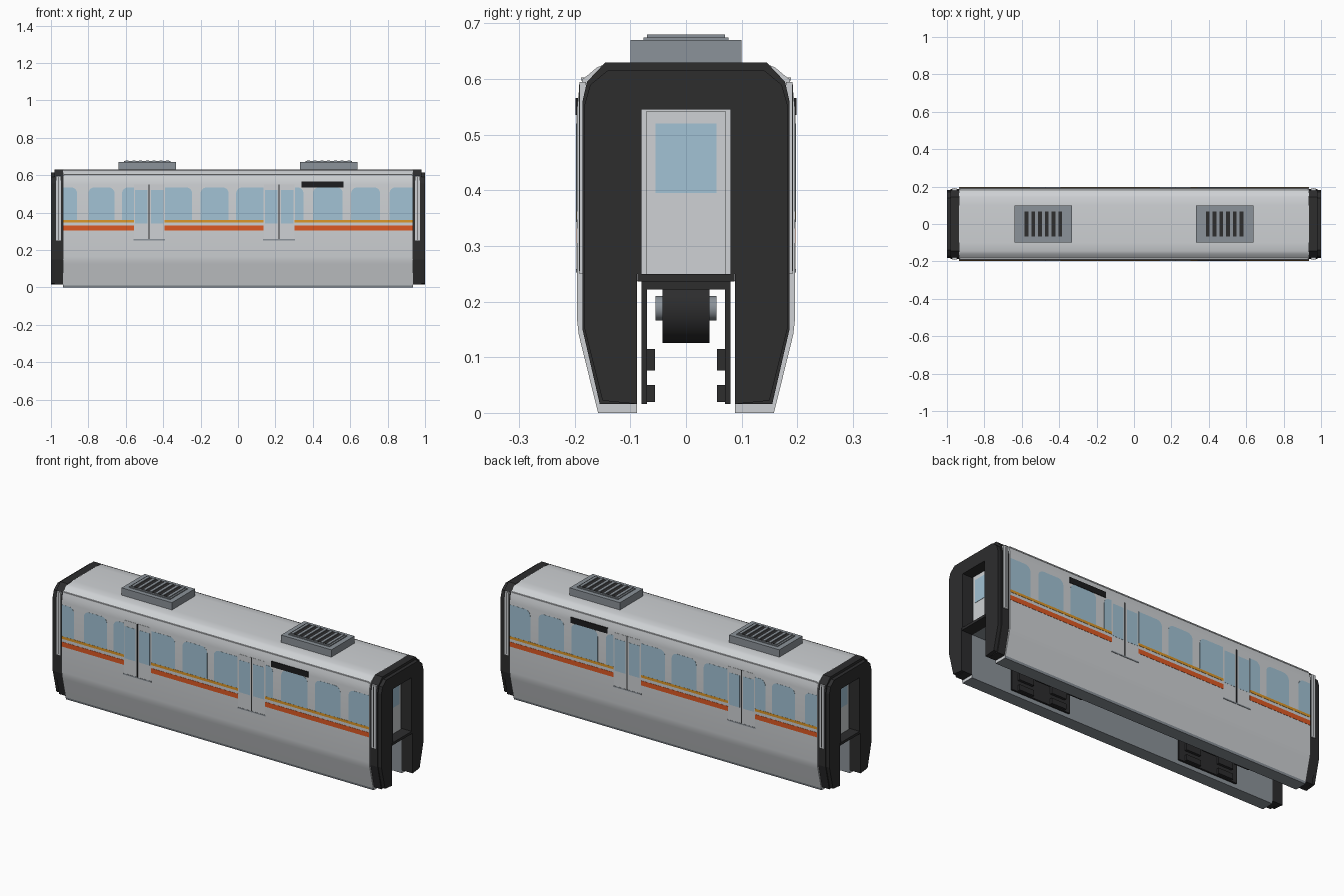
import bpy, bmesh, math

if "Cube" in bpy.data.objects:
    bpy.data.objects.remove(bpy.data.objects["Cube"])


def material(name, r, g, b):
    m = bpy.data.materials.new(name)
    m.diffuse_color = (r, g, b, 1)
    m.use_nodes = True
    m.node_tree.nodes["Principled BSDF"].inputs["Base Color"].default_value = m.diffuse_color
    return m


SHELL = material("light_grey_shell", .62, .64, .66)
GREY = material("mid_grey_metal", .26, .29, .32)
DARK = material("charcoal_rubber", .026, .026, .027)
BLACK = material("black_panel", .012, .012, .013)
GLASS = material("pale_blue_glass", .36, .54, .66)
ORANGE = material("orange_stripe", .73, .10, .017)
AMBER = material("amber_stripe", .72, .31, .022)


def finish(name, bm, *mats):
    bmesh.ops.recalc_face_normals(bm, faces=bm.faces)
    me = bpy.data.meshes.new(name)
    bm.to_mesh(me)
    bm.free()
    for m in mats:
        me.materials.append(m)
    ob = bpy.data.objects.new(name, me)
    bpy.context.collection.objects.link(ob)
    return ob


def smooth(ob, deg=30):
    for p in ob.data.polygons:
        p.use_smooth = True
    ob.data.set_sharp_from_angle(angle=math.radians(deg))


def extrude(name, pts, offset, *mats):
    """Closed outline of 3D points pushed along an offset vector."""
    bm = bmesh.new()
    face = bm.faces.new([bm.verts.new(p) for p in pts])
    res = bmesh.ops.extrude_face_region(bm, geom=[face], use_keep_orig=True)
    verts = [g for g in res["geom"] if isinstance(g, bmesh.types.BMVert)]
    bmesh.ops.translate(bm, verts=verts, vec=offset)
    return finish(name, bm, *mats)


def section(name, half, x0, x1, *mats):
    """Half cross-section (y, z), mirrored in y and extruded along x."""
    full = half + [(-y, z) for y, z in reversed(half)]
    return extrude(name, [(x0, y, z) for y, z in full], (x1 - x0, 0, 0), *mats)


def box(name, x0, x1, y0, y1, z0, z1, mat):
    pts = [(x0, y0, z0), (x1, y0, z0), (x1, y1, z0), (x0, y1, z0)]
    return extrude(name, pts, (0, 0, z1 - z0), mat)


def cylinder(name, x, z, r, half_w, mat, n=32):
    pts = [(x + r * math.cos(2 * math.pi * i / n), -half_w,
            z + r * math.sin(2 * math.pi * i / n)) for i in range(n)]
    ob = extrude(name, pts, (0, 2 * half_w, 0), mat)
    smooth(ob)


WALL = .1955


def plate(name, s, x0, x1, z0, z1, mat, out=.001, rl=0, rr=0):
    """Thin side plate with optional rounded left and right corners."""
    pts = []
    for cx, cz, a, r in ((x1, z1, 0, rr), (x0, z1, 90, rl), (x0, z0, 180, rl), (x1, z0, 270, rr)):
        r = r if cz == z1 else r * .5
        sx, sz = (1 if cx == x0 else -1), (1 if cz == z0 else -1)
        for k in range(7 if r else 1):
            t = math.radians(a + 15 * k)
            pts.append((cx + sx * r + r * math.cos(t), cz + sz * r + r * math.sin(t)) if r else (cx, cz))
    return extrude(name, [(x, s * (WALL - .003), z) for x, z in pts], (0, s * (.003 + out), 0), mat)


# Car body with the beam tunnel underneath
body = section("car_body", [
    (.088, .237), (.088, 0), (.158, 0), (.161, .012), (.189, .125), (.193, .142), (WALL, .165),
    (WALL, .55), (.193, .575), (.186, .60), (.174, .609), (.160, .621), (.145, .627), (.10, .63)],
    -.936, .936, SHELL, GREY)
for p in body.data.polygons:
    c = p.center
    if abs(p.normal.x) < .5 and (c.z < .013 or (abs(c.y) < .1 and c.z < .25)):
        p.material_index = 1
smooth(body)

# Gangway ends
inner = [(.08, .545), (.08, .25), (.088, .25), (.088, .016)]
for e in (-1, 1):
    ob = section("gangway_ring", inner + [(.155, .016), (.186, .15), (.186, .56), (.178, .595), (.145, .63)],
                 e * .934, e * .98, DARK)
    ob = section("gangway_lip", inner + [(.150, .022), (.182, .15), (.182, .555), (.172, .59), (.140, .616)],
                 e * .975, e, DARK)
    box("gangway_sill", e * .934, e, -.087, .087, .236, .25, DARK)
    box("end_door", e * .934, e * .942, -.071, .071, .25, .543, SHELL)
    box("end_door_window", e * .94, e * .944, -.055, .055, .395, .52, GLASS)
    for s in (-1, 1):
        box("gangway_side_trim", e * .946, e * .972, s * .18, s * .191, .25, .595, SHELL)
        box("gangway_trim_seam", e * .957, e * .961, s * .18, s * .192, .255, .59, DARK)

# Side details, the same on both sides
DOORS = (-.475, .22)
R = .032
WINDOWS = [(-.935, -.86, 0, R), (-.80, -.66, R, R), (-.62, -.557, R, 0),
           (-.39, -.245, 0, R), (-.20, -.05, R, R), (-.01, .135, R, 0),
           (.304, .35, 0, R), (.40, .56, R, R), (.605, .76, R, R), (.81, .935, R, 0)]
for s in (-1, 1):
    for x0, x1, rl, rr in WINDOWS:
        plate("side_window", s, x0, x1, .35, .535, GLASS, .0008, rl, rr)
    for x0, x1 in ((-.935, -.557), (-.392, .137), (.303, .935)):
        plate("orange_band", s, x0, x1, .305, .331, ORANGE, .0012)
        plate("amber_band", s, x0, x1, .348, .362, AMBER, .0014)
    for d in DOORS:
        for k in (-1, 1):
            a, b = sorted((d + k * .002, d + k * .081))
            plate("door_leaf", s, a, b, .257, .552, SHELL, .001)
            a, b = sorted((d + k * .010, d + k * .076))
            plate("door_glass", s, a, b, .343, .52, GLASS, .0018)
        plate("door_seam", s, d - .003, d + .003, .257, .552, DARK, .0016)
        plate("door_step", s, d - .085, d + .085, .252, .259, GREY, .002)
    plate("display_panel", s, .34, .565, .535, .566, BLACK, .003)
    box("roof_gutter", -.93, .93, s * .178, s * .189, .597, .603, SHELL)

# Roof air conditioners
for c in (-.485, .485):
    box("roof_unit", c - .153, c + .153, -.10, .10, .62, .67, GREY)
    box("roof_grille_base", c - .125, c + .125, -.076, .076, .668, .675, GREY)
    box("roof_grille_opening", c - .112, c + .112, -.068, .068, .674, .6765, DARK)
    for i in range(7):
        x = c + (i - 3) * .036
        box("roof_grille_slat", x - .008, x + .008, -.07, .07, .674, .68, GREY)

# Bogies in the tunnel
for c in (-.52, .52):
    box("bogie_frame", c - .18, c + .18, -.08, .08, .222, .238, DARK)
    for s in (-1, 1):
        box("bogie_side_plate", c - .18, c + .18, s * .07, s * .08, .016, .224, DARK)
        for x in (c - .1, c + .1):
            box("guide_wheel", x - .045, x + .045, s * .056, s * .072, .076, .115, DARK)
            box("stabiliser_wheel", x - .045, x + .045, s * .056, s * .072, .02, .05, DARK)
    for x in (c - .08, c + .08):
        cylinder("load_tyre", x, .188, .062, .042, DARK)
        cylinder("wheel_hub", x, .188, .022, .055, GREY)
